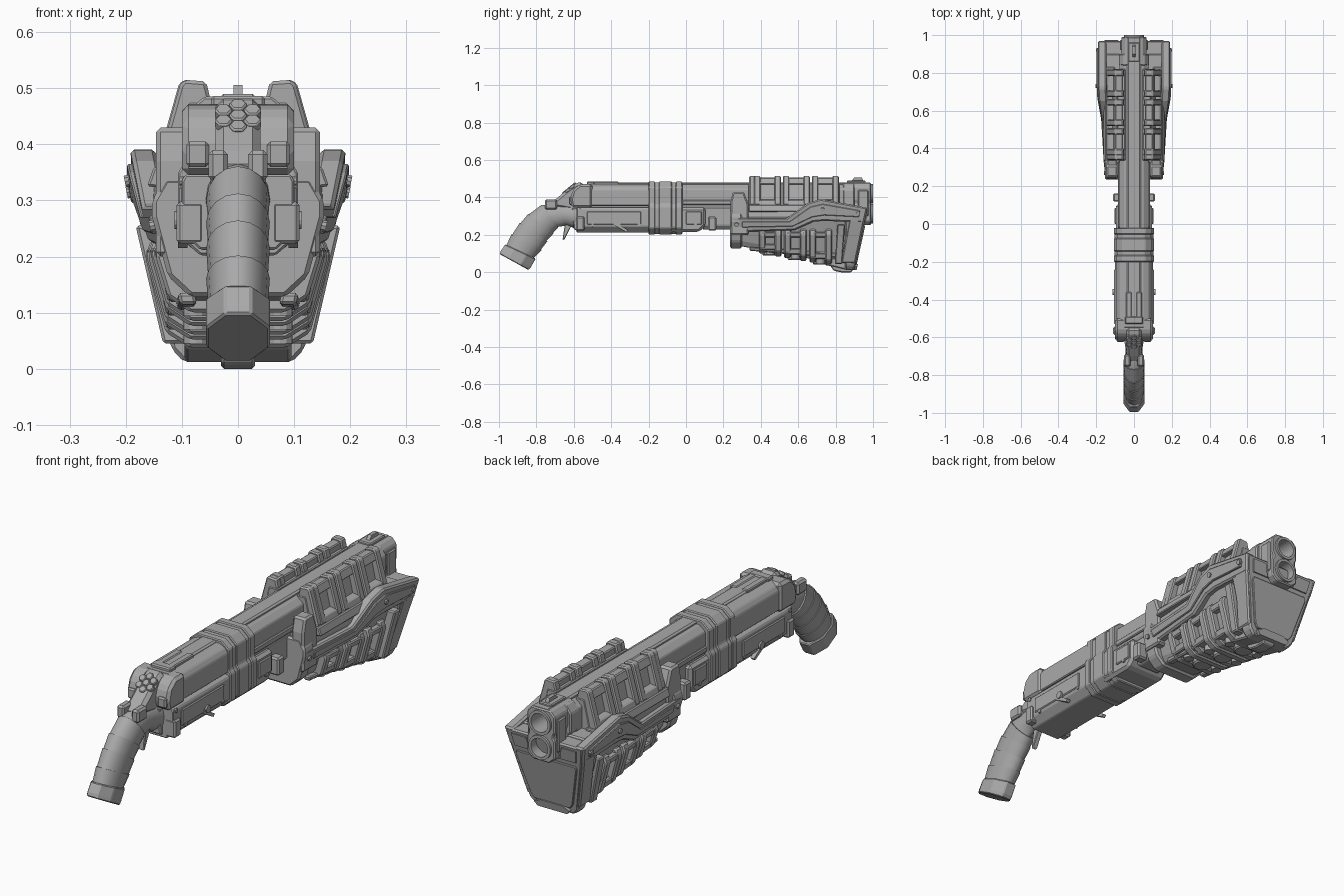
import bpy, bmesh, math
from mathutils import Vector

if "Cube" in bpy.data.objects:
    bpy.data.objects.remove(bpy.data.objects["Cube"])

METAL = bpy.data.materials.new("gunmetal_grey")
METAL.diffuse_color = (0.40, 0.40, 0.40, 1)
METAL.use_nodes = True
METAL.node_tree.nodes["Principled BSDF"].inputs["Base Color"].default_value = METAL.diffuse_color


def make(name, verts, faces, bevel=0, mirror=False, smooth=False):
    me = bpy.data.meshes.new(name)
    me.from_pydata([tuple(v) for v in verts], [], faces)
    bm = bmesh.new()
    bm.from_mesh(me)
    bmesh.ops.recalc_face_normals(bm, faces=bm.faces)
    bm.to_mesh(me)
    bm.free()
    me.materials.append(METAL)
    ob = bpy.data.objects.new(name, me)
    bpy.context.collection.objects.link(ob)
    if bevel:
        m = ob.modifiers.new("bevel", 'BEVEL')
        m.width, m.segments, m.limit_method = bevel, 1, 'ANGLE'
        m.angle_limit = math.radians(28)
    if mirror:
        ob.modifiers.new("mirror", 'MIRROR')
    if smooth:
        me.shade_smooth()
        me.set_sharp_from_angle(angle=math.radians(40))
    return ob


def loft(name, rings, **kw):
    n = len(rings[0])
    verts = [v for r in rings for v in r]
    faces = [list(range(n)), list(range(len(verts) - n, len(verts)))]
    for k in range(len(rings) - 1):
        for i in range(n):
            j = (i + 1) % n
            faces.append([k * n + i, k * n + j, k * n + n + j, k * n + n + i])
    return make(name, verts, faces, **kw)


def full(half):
    return half + [(-p[0],) + tuple(p[1:]) for p in reversed(half)]


def along_y(name, half, y0, y1, **kw):      # symmetric x,z section swept along y
    return loft(name, [[(x, y, z) for x, z in full(half)] for y in (y0, y1)], **kw)


def along_x(name, pts, x0, x1, **kw):       # y,z side profile swept along x
    return loft(name, [[(x, y, z) for y, z in pts] for x in (x0, x1)], **kw)


def box(name, x0, x1, y0, y1, z0, z1, **kw):
    return along_x(name, [(y0, z0), (y1, z0), (y1, z1), (y0, z1)], x0, x1, **kw)


def cyl(name, c, axis, r, h, n=24, **kw):
    q = Vector(axis).to_track_quat('Z', 'Y')
    rings = [[Vector(c) + q @ Vector((r * math.cos(a), r * math.sin(a), s * h / 2))
              for a in (2 * math.pi * i / n for i in range(n))] for s in (-1, 1)]
    return loft(name, rings, **kw)


def fx(y, z):                               # slanted flank of the fore-end
    return 0.188 - 0.233 * max(0, 0.33 - z) - 0.06 * max(0, 0.72 - y)


def floor_z(y):                             # sloping underside of the fore-end
    return 0.135 - 0.18 * (y - 0.25)


def strip(name, a, b, out, depth, bevel=0.005):   # plate following the flank
    rings = []
    for (y0, z0), (y1, z1) in zip(a, b):
        x0, x1 = fx(y0, z0) + out, fx(y1, z1) + out
        rings.append([(x0, y0, z0), (x1, y1, z1), (x1 - depth, y1, z1), (x0 - depth, y0, z0)])
    return loft(name, rings, bevel=bevel, mirror=True)


# --- upper receiver, barrel shroud and top rib
along_y("barrel_shroud", [(.07, .335), (.078, .35), (.078, .445), (.05, .468)], -.56, .86, bevel=.004)
along_y("top_rib", [(.036, .46), (.036, .474), (.028, .48)], -.5, .985)
along_y("receiver_cover", [(.092, .355), (.092, .44), (.078, .46), (.05, .472)], -.55, -.19, bevel=.004)
along_x("rear_shoulder", [(-.5, .345), (-.5, .472), (-.57, .47), (-.605, .44), (-.62, .39), (-.61, .345)],
        -.1, .1, bevel=.012)
box("shoulder_panel", .052, .092, -.626, -.6, .36, .405, bevel=.006, mirror=True)
box("sight_slat", .012, .042, -.5, -.36, .465, .484, bevel=.004, mirror=True)
box("sight_block", -.048, .048, -.53, -.49, .465, .486, bevel=.005)
box("shroud_side_rail", .07, .086, -.02, .33, .36, .385, bevel=.004, mirror=True)

# --- lower receiver
along_y("lower_receiver", [(.068, .212), (.1, .245), (.1, .335), (.094, .347)], -.585, -.1, bevel=.004)
along_x("lower_receiver_front", [(-.1, .216), (.07, .216), (.105, .25), (.105, .345), (-.1, .345)],
        -.096, .096, bevel=.012)
along_y("magazine_tube_cover", [(.05, .228), (.07, .25), (.07, .345)], .09, .3, bevel=.004)
box("lower_side_panel", .095, .105, -.53, -.24, .255, .325, bevel=.004, mirror=True)
box("front_side_panel", .09, .102, 0, .085, .255, .325, bevel=.004, mirror=True)
for y in (-.565, .14):
    box("side_clip", .06, .11, y - .022, y + .022, .222, .298, bevel=.007, mirror=True)
cyl("release_lever", (.104, -.36, .265), (1, 0, 0), .016, .018, 12, mirror=True)
along_x("lever_arm", [(-.38, .27), (-.31, .225), (-.32, .215), (-.39, .255)], .09, .107, mirror=True)
for y, z in ((-.5, .235), (-.25, .24), (.05, .24), (-.565, .32)):
    cyl("receiver_pin", (.098, y, z + .015), (1, 0, 0), .009, .012, 10, mirror=True)

# --- wrap band around the middle
band = [(.062, .205), (.102, .24), (.102, .345), (.09, .362), (.09, .45), (.055, .48)]
along_y("wrap_band", band, -.195, -.025, bevel=.004)
for y0, y1 in ((-.2, -.165), (-.145, -.075), (-.055, -.02)):
    along_y("band_ridge", [(x + .005, z + (.005 if z > .3 else -.003)) for x, z in band], y0, y1, bevel=.004)

# --- hammer dome with hexagon plates
along_x("hammer_dome", [(-.55, .484), (-.585, .477), (-.64, .438), (-.70, .388), (-.735, .355), (-.6, .33),
                        (-.55, .34)], -.04, .04, bevel=.014)
nrm, up = Vector((0, -.63, .777)), Vector((0, .777, .63))
for i in range(7):
    a = math.radians(60 * i)
    off = Vector((0, 0, 0)) if i == 6 else Vector((math.sin(a), 0, 0)) * .03 + up * math.cos(a) * .03
    ob = cyl("hexagon_plate", Vector((0, -.622, .447)) + off, nrm, .0168, .018, 6, bevel=.003)
box("tang_lobe", .018, .053, -.755, -.69, .335, .39, bevel=.008, mirror=True)

# --- grip: wrapped segments between back-edge and lower-edge points
def ring(back, low, hw, s=1, n=16, turn=0):
    c = [(back[k] + low[k]) / 2 for k in (0, 1)]
    v = [(low[k] - back[k]) / 2 * s for k in (0, 1)]
    return [(hw * s * math.sin(t), c[0] + v[0] * math.cos(t), c[1] + v[1] * math.cos(t))
            for t in (2 * math.pi * i / n + turn for i in range(n))]

spine = [((-.962, .14), (-.812, .078)), ((-.93, .20), (-.775, .122)), ((-.885, .262), (-.745, .168)),
         ((-.84, .31), (-.71, .212)), ((-.77, .358), (-.685, .243)), ((-.69, .37), (-.635, .25)),
         ((-.57, .37), (-.57, .225))]
for k in range(4):
    (b0, l0), (b1, l1) = spine[k], spine[k + 1]
    loft("grip_segment", [ring(b0, l0, .053, .94), ring(b0, l0, .053, 1.0), ring(b1, l1, .054, 1.05),
                          ring(b1, l1, .054, .9)][1:], smooth=True)
loft("grip_neck", [ring(b, l, w) for (b, l), w in zip(spine[3:], (.05, .05, .044, .06))], smooth=True)
loft("grip_cap", [ring(b, l, .058, 1.06, 8, math.pi / 8) for b, l in
                  (((-.998, .098), (-.842, .012)), ((-.992, .115), (-.828, .026)), ((-.968, .15), (-.802, .072)))],
     bevel=.004)
along_x("trigger", [(-.645, .27), (-.6, .27), (-.625, .225), (-.65, .175), (-.66, .172), (-.655, .21)],
        -.012, .012, bevel=.003)
along_x("trigger_rear_plate", [(-.6, .23), (-.57, .215), (-.57, .345), (-.61, .345)], -.05, .05, bevel=.005)

# --- fore-end core
core = []
for y in (.25, .5, .72, .9):
    b = floor_z(y)
    core.append([(x, y, z) for x, z in full([(.08, b + .012), (fx(y, b + .04) - .028, b + .04),
                                             (fx(y, .3) - .02, .3), (fx(y, .34) - .035, .35)])])
loft("fore_end_core", core, bevel=.006)
along_x("rear_ear", [(.237, .2), (.237, .37), (.25, .43), (.31, .43), (.335, .36), (.335, .2)],
        .088, .146, bevel=.008, mirror=True)
along_y("rear_collar", [(.085, .128), (.125, .165), (.153, .27), (.153, .30), (.13, .34)], .235, .3, bevel=.008)

# --- flank arm and front post
strip("flank_arm", [(.245, .29), (.54, .29), (.65, .37), (.72, .392), (.97, .345)],
      [(.245, .215), (.58, .225), (.68, .27), (.74, .275), (.952, .265)], .004, .045, .007)
strip("flank_arm_inlay", [(.30, .272), (.555, .272), (.665, .35), (.73, .365), (.93, .33)],
      [(.30, .24), (.57, .245), (.675, .295), (.74, .305), (.925, .295)], .010, .012, .003)
strip("front_post", [(.875, .29), (.83, .05)], [(.955, .29), (.905, .05)], .003, .04, .006)
for y, z in ((.27, .255), (.73, .335), (.92, .315)):
    cyl("flank_screw", (fx(y, z) + .007, y, z), (1, 0, -.2), .011, .014, 10, mirror=True)

# --- lower rib cage: paired ribs, rails and underside studs
for c in (.45, .585, .72):
    for y in (c - .042, c + .042):
        b = floor_z(y)
        along_y("lower_rib", [(.085, b - .006), (fx(y, b + .025) + .002, b + .022),
                              (fx(y, .2) + .008, .2), (fx(y, .23) - .01, .23)], y - .018, y + .018, bevel=.006)
    for z0, z1, o in ((.185, .215, .003), (floor_z(c) + .02, floor_z(c) + .052, 0)):
        strip("lower_bay_bar", [(c - .05, z1), (c + .05, z1)], [(c - .05, z0), (c + .05, z0)], o, .04)
    cyl("underside_stud", (0, c, floor_z(c) + .005), (0, 0, 1), .042, .03, 16, bevel=.006)
    cyl("underside_stud_side", (.075, c, floor_z(c) + .008), (0, 0, 1), .022, .026, 12, mirror=True)
strip("lower_long_rail", [(.34, .135), (.85, .1)], [(.34, .115), (.85, .075)], -.012, .03)
strip("tall_post", [(.81, .255), (.795, .045)], [(.85, .255), (.835, .045)], .012, .045)

# --- nose shield
def slope(half, dy):
    return [(x, .9 + .22 * (z - .02) + dy, z) for x, z in full(half)]

nose = [(.095, .012), (.116, .035), (.178, .30), (.182, .342), (.10, .342)]
loft("nose_shield", [[(x * 1.02, .85, z) for x, z in full(nose)], slope(nose, 0)], bevel=.007)
loft("nose_upper_plate", [slope([(.145, .27), (.155, .325), (.085, .325), (.07, .27)], d) for d in (-.01, .006)])
loft("nose_lower_plate", [slope([(.085, .04), (.10, .06), (.145, .235), (.14, .25)], d) for d in (-.01, .008)],
     bevel=.003)
loft("nose_lip", [slope([(.07, .012), (.085, .03), (.05, .045)], d) for d in (-.01, .014)])
along_x("nose_keel", [(.76, .05), (.79, .008), (.83, 0), (.885, 0), (.9, .03)], -.03, .03, bevel=.005)
along_x("nose_floor", [(.74, .08), (.76, .036), (.86, .012), (.9, .012), (.9, .08)], -.095, .095, bevel=.006)

# --- upper rail guards: three framed bays each side
guard = [(.055, .355), (.05, .48), (.058, .512), (.098, .515), (.106, .505), (.147, .36), (.13, .35)]
def guard_part(name, pts, y0, y1, bevel=.004):
    return loft(name, [[(x, y, z) for x, z in pts] for y in (y0, y1)], bevel=bevel, mirror=True)

guard_part("guard_backing", [(.05, .34), (.045, .475), (.088, .475), (.118, .345)], .335, .82)
for c in (.435, .59, .745):
    for y in (c - .055, c + .055):
        guard_part("guard_rib", guard, y - .017, y + .017, .005)
    guard_part("guard_top_bar", [(.06, .47), (.06, .503), (.098, .506), (.112, .47)], c - .05, c + .05)
    guard_part("guard_low_bar", [(.10, .345), (.10, .39), (.138, .385), (.149, .35)], c - .05, c + .05)
guard_part("guard_rear_plate", [(x * .98, z) for x, z in guard], .338, .37, .006)
guard_part("guard_sill", [(.10, .32), (.10, .36), (.15, .36), (.162, .325)], .335, .83)

# --- muzzle block with two stacked bores
muzzle = along_y("muzzle_block", [(.04, .252), (.066, .275), (.066, .35), (.058, .362), (.058, .373), (.066, .385),
                                  (.066, .455), (.045, .478)], .84, .99, bevel=.005)
for z in (.313, .42):
    rim = cyl("barrel_rim", (0, .97, z), (0, 1, 0), .052, .06, 32, smooth=True)
    cut = cyl("bore_cutter", (0, .975, z), (0, 1, 0), .04, .15, 32)
    cut.hide_render = True
    cut.hide_viewport = True
    for ob in (muzzle, rim):
        m = ob.modifiers.new("bore", 'BOOLEAN')
        m.operation, m.object = 'DIFFERENCE', cut
along_y("muzzle_collar", [(.07, .345), (.08, .36), (.08, .44), (.055, .474)], .84, .9, bevel=.005)
box("muzzle_side_lug", .06, .074, .92, .975, .3, .44, bevel=.005, mirror=True)
box("front_sight_base", -.03, .03, .86, .96, .475, .49, bevel=.004)
along_x("front_sight", [(.88, .485), (.9, .506), (.94, .506), (.95, .485)], -.008, .008)
